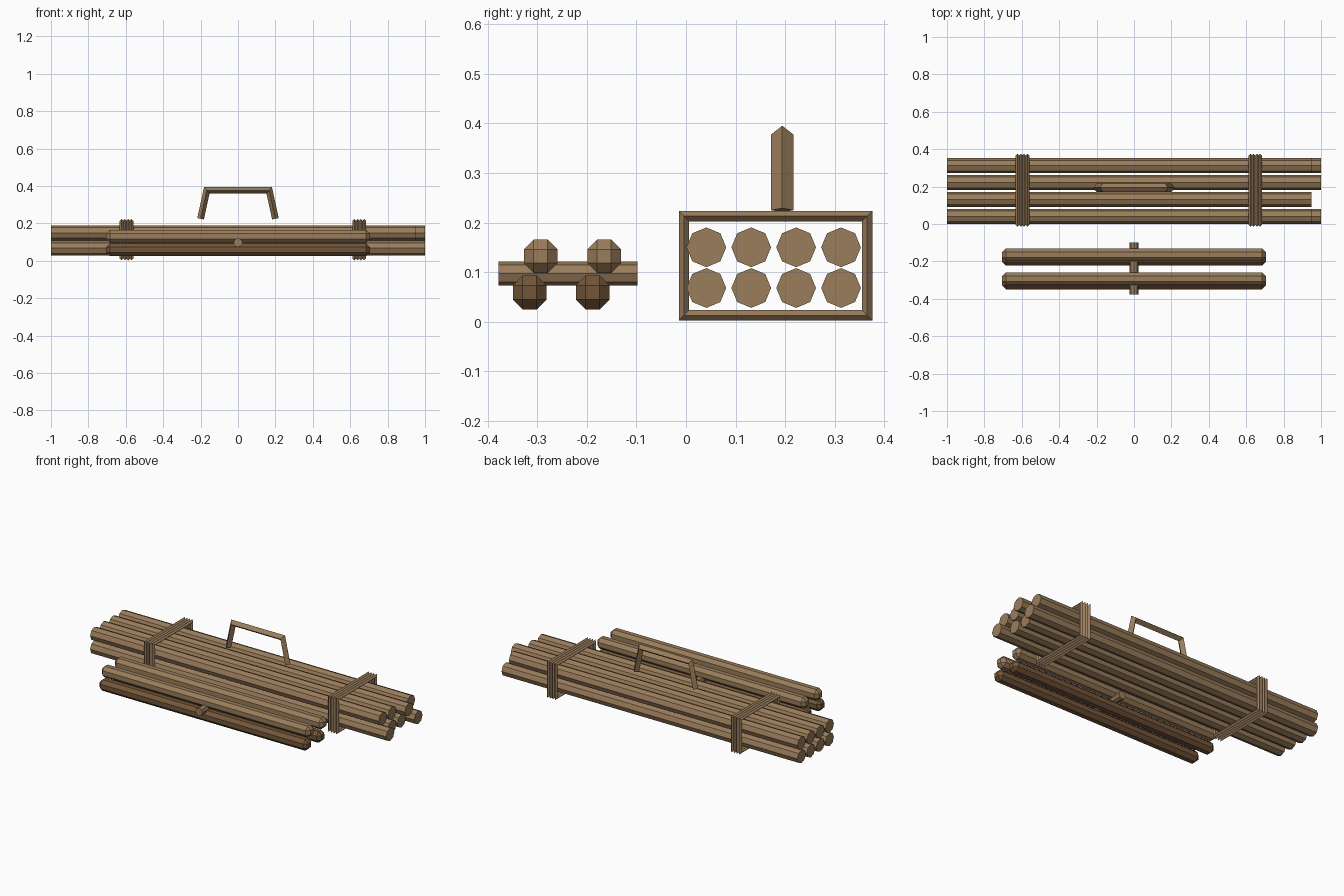
import bpy, bmesh
from math import cos, sin, tau
from mathutils import Vector

cube = bpy.data.objects.get("Cube")
if cube:
    bpy.data.objects.remove(cube, do_unlink=True)


def material(name, color):
    m = bpy.data.materials.new(name)
    m.use_nodes = True
    m.diffuse_color = (*color, 1)
    m.node_tree.nodes["Principled BSDF"].inputs["Base Color"].default_value = (*color, 1)
    return m


wood = material("tan wood", (0.32, 0.205, 0.105))
dark_wood = material("dark wood", (0.17, 0.093, 0.042))


def finish(bm, name, mat):
    bmesh.ops.recalc_face_normals(bm, faces=bm.faces[:])
    mesh = bpy.data.meshes.new(name)
    bm.to_mesh(mesh)
    bm.free()
    mesh.materials.append(mat)
    obj = bpy.data.objects.new(name, mesh)
    bpy.context.collection.objects.link(obj)
    return obj


def sweep(name, path, normal, sides, ra, rb, mat, closed=False):
    """Sweep a polygon along a planar path with mitred corners."""
    pts = [Vector(p) for p in path]
    normal = Vector(normal)
    count = len(pts)
    bm = bmesh.new()
    rings = []
    for i, p in enumerate(pts):
        a = (p - pts[i - 1]).normalized() if closed or i > 0 else None
        b = (pts[(i + 1) % count] - p).normalized() if closed or i < count - 1 else None
        a, b = a or b, b or a
        mitre = normal.cross(a + b) / (1 + a.dot(b))
        rings.append([bm.verts.new(p + normal * ra * cos(tau * k / sides)
                                   + mitre * rb * sin(tau * k / sides))
                      for k in range(sides)])
    for i in range(count if closed else count - 1):
        r, s = rings[i], rings[(i + 1) % count]
        for k in range(sides):
            j = (k + 1) % sides
            bm.faces.new((r[k], r[j], s[j], s[k]))
    if not closed:
        bm.faces.new(rings[0])
        bm.faces.new(rings[-1])
    return finish(bm, name, mat)


# Stacked logs with staggered right ends
log_rows = {"lower": (0.068, (1, 0.95, 0.95, 1)),
            "upper": (0.15, (0.95, 0.95, 1, 0.95))}
for row, (z, ends) in log_rows.items():
    for i, end in enumerate(ends):
        y = 0.041 + i * 0.0905
        sweep(f"{row}_log_{i + 1}", [(-1, y, z), (end, y, z)], (0, 1, 0),
              8, 0.04, 0.04, wood)

# Rope bindings, four strands each
for side, centre in (("right", -0.596), ("left", 0.648)):
    for i in range(4):
        x = centre + (i - 1.5) * 0.0175
        loop = [(x, -0.004, 0.013), (x, 0.365, 0.013),
                (x, 0.365, 0.213), (x, -0.004, 0.213)]
        sweep(f"{side}_binding_strand_{i + 1}", loop, (1, 0, 0),
              4, 0.0105, 0.0105, wood, closed=True)

# Carrying handle
y = 0.194
sweep("handle", [(-0.2, y, 0.225), (-0.167, y, 0.377),
                 (0.167, y, 0.377), (0.2, y, 0.225)], (0, 1, 0),
      4, 0.023, 0.018, wood)

# Loose bevelled poles in front
half = 0.034
poles = (("upper_front_pole", -0.293, 0.132, wood),
         ("upper_back_pole", -0.165, 0.132, wood),
         ("lower_front_pole", -0.315, 0.059, dark_wood),
         ("lower_back_pole", -0.188, 0.059, dark_wood))
for name, y, z, mat in poles:
    bm = bmesh.new()
    bmesh.ops.create_cube(bm, size=2)
    bmesh.ops.scale(bm, vec=(0.705, half, half), verts=bm.verts[:])
    bmesh.ops.bevel(bm, geom=bm.edges[:], offset=half * 0.586,
                    segments=1, affect='EDGES')
    bmesh.ops.translate(bm, vec=(0, y, z), verts=bm.verts[:])
    finish(bm, name, mat)

# Crossbar between the poles
sweep("crossbar", [(0, -0.378, 0.097), (0, -0.098, 0.097)], (1, 0, 0),
      8, 0.024, 0.024, wood)
